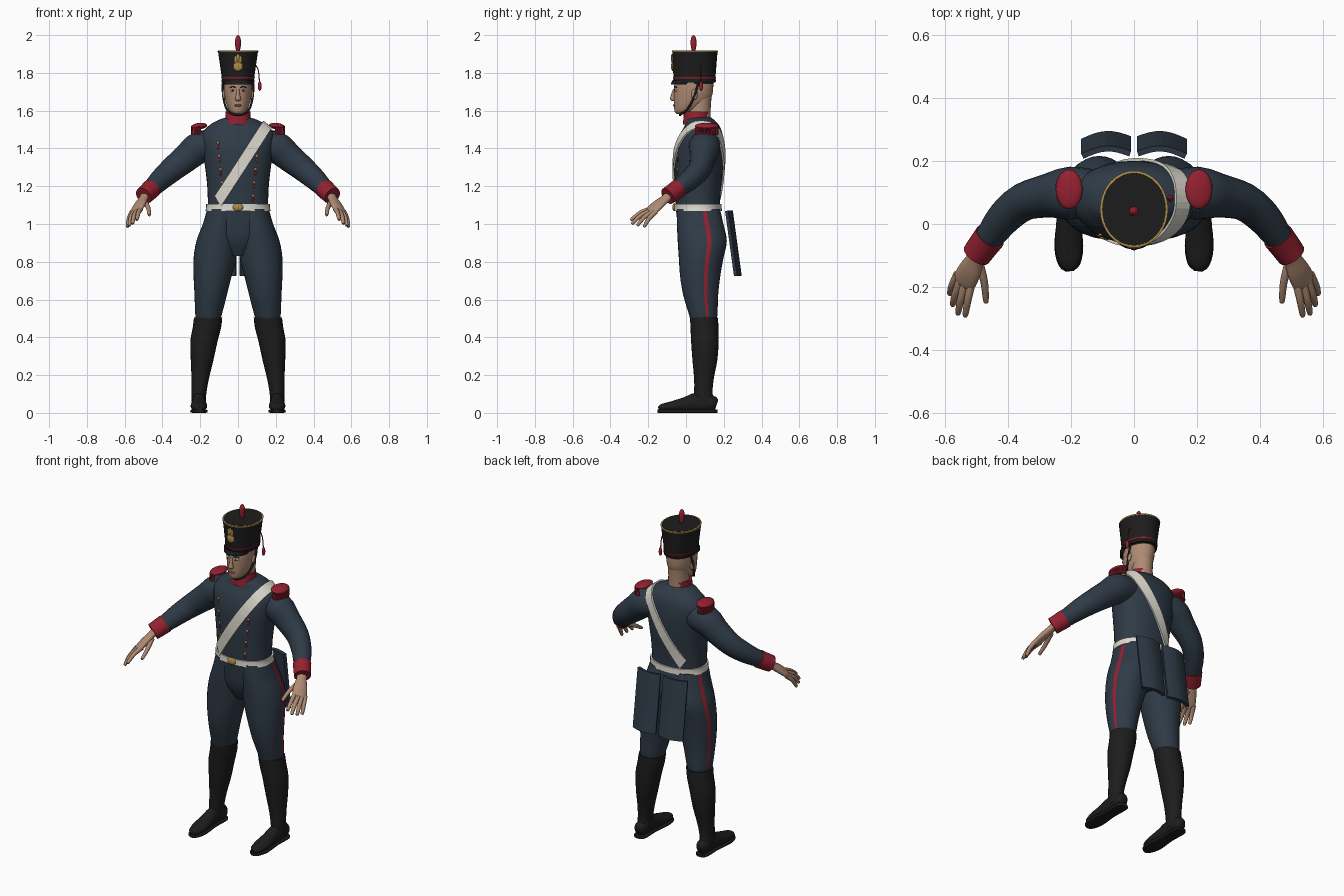
import bpy, bmesh, math
from mathutils import Vector, Matrix
from mathutils.bvhtree import BVHTree

old = bpy.data.objects.get("Cube")
if old:
    bpy.data.objects.remove(old, do_unlink=True)


def material(name, r, g, b):
    m = bpy.data.materials.new(name)
    m.use_nodes = True
    m.diffuse_color = (r, g, b, 1)
    shader = m.node_tree.nodes["Principled BSDF"]
    shader.inputs["Base Color"].default_value = (r, g, b, 1)
    shader.inputs["Roughness"].default_value = 0.8
    return m


navy = material("navy cloth", 0.028, 0.043, 0.062)
black = material("black leather", 0.012, 0.012, 0.012)
red = material("red cloth", 0.3, 0.015, 0.03)
white = material("white leather", 0.72, 0.7, 0.62)
skin = material("skin", 0.42, 0.255, 0.17)
gold = material("brass", 0.42, 0.26, 0.06)
brown = material("brown hair", 0.03, 0.015, 0.01)
lip = material("lips", 0.25, 0.1, 0.075)


def finish(name, bm, mats, mirror=False, smooth=True, thick=0):
    bmesh.ops.recalc_face_normals(bm, faces=bm.faces)
    mesh = bpy.data.meshes.new(name)
    bm.to_mesh(mesh)
    bm.free()
    for m in mats:
        mesh.materials.append(m)
    if smooth:
        mesh.shade_smooth()
        mesh.set_sharp_from_angle(angle=math.radians(50))
    obj = bpy.data.objects.new(name, mesh)
    bpy.context.scene.collection.objects.link(obj)
    if thick:
        mod = obj.modifiers.new("thickness", "SOLIDIFY")
        mod.thickness = thick
        mod.offset = 0
    if mirror:
        obj.modifiers.new("mirror", "MIRROR")
    return obj


def spline(rows, steps):
    """Catmull-Rom through rows of (x, y, z, radius a, radius b)."""
    out = []
    for i in range(len(rows) - 1):
        a, b, c, d = (rows[min(max(i + k, 0), len(rows) - 1)] for k in (-1, 0, 1, 2))
        for j in range(steps):
            t = j / steps
            out.append([q + t * ((r - p) + t * ((2 * p - 5 * q + 4 * r - s)
                        + t * (3 * (q - r) + s - p))) / 2 for p, q, r, s in zip(a, b, c, d)])
    return out + [list(rows[-1])]


def loft(name, rows, mats, ref=None, seg=24, steps=3, power=2, mirror=False, rule=None):
    """Skin over elliptical rings: level ones, or square to the path if ref is given."""
    rows = spline(rows, steps)
    bm = bmesh.new()
    rings = []
    for i, (x, y, z, a, b) in enumerate(rows):
        u, v = Vector((1, 0, 0)), Vector((0, 1, 0))
        if ref:
            t = Vector(rows[min(i + 1, len(rows) - 1)][:3]) - Vector(rows[max(i - 1, 0)][:3])
            t.normalize()
            u = Vector(ref)
            u = (u - t * u.dot(t)).normalized()
            v = t.cross(u)
        ring = []
        for k in range(seg):
            w = math.tau * k / seg
            c, s = (math.copysign(abs(f) ** (2 / power), f) for f in (math.cos(w), math.sin(w)))
            ring.append(bm.verts.new(Vector((x, y, z)) + u * a * c + v * b * s))
        rings.append(ring)
    for lo, hi in zip(rings, rings[1:]):
        for k in range(seg):
            n = (k + 1) % seg
            f = bm.faces.new((lo[k], lo[n], hi[n], hi[k]))
            f.material_index = rule(k, f.calc_center_median()) if rule else 0
    bm.faces.new(rings[0])
    bm.faces.new(rings[-1])
    return finish(name, bm, mats, mirror)


def blob(name, centres, size, mat, mirror=False, tilt=0, seg=16):
    """One object of equal ellipsoids."""
    bm = bmesh.new()
    for c in centres:
        bmesh.ops.create_uvsphere(bm, u_segments=seg, v_segments=seg // 2, radius=1,
                                  matrix=Matrix.Translation(c) @ Matrix.Rotation(tilt, 4, 'Y')
                                  @ Matrix.Diagonal((*size, 1)))
    return finish(name, bm, [mat], mirror)


def tube(name, points, radius, mat, mirror=False):
    rows = [(*p, radius, radius) for p in points]
    return loft(name, rows, [mat], ref=(0.3, 1, 0.2), seg=8, steps=4, mirror=mirror)


# Coat body and seat
torso = loft("coat_body", [
    (0, .08, .83, .05, .07), (0, .082, .92, .14, .118), (0, .073, 1.02, .172, .12),
    (0, .063, 1.09, .16, .117), (0, .064, 1.2, .163, .122), (0, .068, 1.3, .174, .128),
    (0, .072, 1.4, .188, .128), (0, .08, 1.47, .194, .115), (0, .085, 1.52, .155, .092),
    (0, .075, 1.55, .105, .075), (0, .07, 1.565, .06, .06)], [navy], seg=40, power=2.2)
tree = BVHTree.FromPolygons([v.co for v in torso.data.vertices],
                            [p.vertices[:] for p in torso.data.polygons])

# Trousers with a red side stripe
loft("trouser_legs", [
    (.08, .065, 1.08, .083, .113), (.095, .075, 1, .091, .123), (.11, .086, .91, .11, .13),
    (.122, .08, .82, .113, .118), (.135, .075, .72, .1, .106), (.145, .078, .62, .085, .092),
    (.155, .09, .53, .072, .077), (.16, .095, .47, .06, .065)], [navy, red], seg=32,
    mirror=True, rule=lambda k, c: 1 if k == 1 else 0)

# Boots, feet and soles
loft("boot_shafts", [
    (.158, .095, .505, .075, .074), (.165, .098, .45, .075, .074), (.18, .1, .38, .072, .073),
    (.19, .1, .28, .06, .066), (.2, .095, .18, .046, .052), (.207, .092, .1, .039, .049),
    (.207, .1, .04, .038, .06)], [black], mirror=True)
loft("boot_feet", [
    (.207, .163, .045, .02, .025), (.207, .14, .05, .036, .042), (.207, .06, .055, .037, .052),
    (.207, 0, .045, .04, .04), (.207, -.07, .035, .044, .028), (.205, -.125, .028, .033, .02),
    (.203, -.145, .024, .012, .01)], [black], ref=(1, 0, 0), mirror=True)
loft("boot_soles", [
    (.207, .166, .009, .02, .009), (.207, .14, .009, .038, .009), (.207, .04, .009, .036, .009),
    (.207, -.07, .009, .046, .009), (.205, -.13, .009, .034, .009),
    (.203, -.15, .009, .012, .009)], [black], ref=(1, 0, 0), power=5, mirror=True)

# Sleeves and cuffs
loft("sleeves", [
    (.11, .1, 1.42, .07, .075), (.2, .098, 1.408, .084, .084), (.27, .09, 1.353, .07, .075),
    (.35, .07, 1.288, .06, .066), (.41, .022, 1.235, .054, .058), (.45, -.03, 1.195, .046, .05),
    (.495, -.09, 1.152, .036, .04)], [navy], ref=(0, 1, 0), mirror=True)
loft("cuffs", [(.457, -.04, 1.188, .05, .052), (.478, -.068, 1.168, .048, .05),
               (.5, -.098, 1.148, .046, .048)], [red], ref=(0, 1, 0), mirror=True)

# Hands
across = (.8, .55, -.3)
loft("palms", [
    (.49, -.085, 1.155, .026, .02), (.505, -.115, 1.128, .03, .02), (.522, -.15, 1.1, .039, .02),
    (.54, -.185, 1.068, .04, .016), (.545, -.196, 1.06, .03, .008)],
    [skin], ref=across, mirror=True)
fingers = {
    "index": [(.515, -.185, 1.08), (.527, -.24, 1.06), (.535, -.288, 1.025)],
    "middle": [(.535, -.185, 1.07), (.55, -.24, 1.045), (.558, -.282, 1.005)],
    "ring": [(.55, -.175, 1.065), (.567, -.222, 1.035), (.575, -.255, .995)],
    "little": [(.56, -.16, 1.065), (.577, -.195, 1.03), (.584, -.22, .988)],
    "thumb": [(.492, -.12, 1.115), (.475, -.185, 1.085), (.47, -.243, 1.05)],
}
for finger, path in fingers.items():
    end = Vector(path[2]) + (Vector(path[2]) - Vector(path[1])) * .1
    rows = [(*p, r, r) for p, r in zip(path + [end], (.014, .012, .009, .003))]
    loft(finger + "_fingers", rows, [skin], ref=across, seg=10, mirror=True)

# Head, neck and collar
loft("head", [
    (0, -.028, 1.583, .02, .022), (0, -.008, 1.595, .042, .052), (0, .018, 1.63, .06, .082),
    (0, .035, 1.67, .07, .1), (0, .04, 1.72, .075, .104), (0, .045, 1.78, .074, .1)],
    [skin, brown], seg=32, rule=lambda k, c: 1 if c.z > 1.735 and c.y > .05 else 0)
loft("neck", [(0, .065, 1.52, .06, .064), (0, .068, 1.6, .056, .062),
              (0, .075, 1.67, .056, .06)], [skin])
loft("collar", [(0, .06, 1.528, .078, .076), (0, .056, 1.555, .068, .07),
                (0, .058, 1.595, .066, .069)], [red])

# Face
loft("nose", [(0, -.06, 1.715, .008, .008), (0, -.066, 1.685, .01, .013),
              (0, -.068, 1.66, .016, .016), (0, -.062, 1.65, .009, .009)], [skin], seg=12)
blob("ears", [(.073, .045, 1.685)], (.01, .017, .03), skin, True)
blob("eye_whites", [(.028, -.052, 1.707)], (.013, .01, .006), white, True)
blob("pupils", [(.028, -.061, 1.707)], (.005, .003, .005), brown, True)
tube("eyebrows", [(.012, -.062, 1.722), (.028, -.06, 1.728), (.044, -.049, 1.722)],
     .003, brown, True)
blob("mouth", [(0, -.062, 1.628)], (.02, .008, .006), lip)
tube("chin_strap", [(.08, .07, 1.765), (.079, .045, 1.68), (.061, .01, 1.61),
                    (.035, -.022, 1.585), (0, -.032, 1.577)], .006, black, True)

# Tall hat with bands, peak, badge and plume
loft("hat", [(0, .045, 1.752, .084, .11), (0, .045, 1.79, .088, .112),
             (0, .047, 1.915, .106, .12), (0, .047, 1.916, .098, .112),
             (0, .047, 1.905, .09, .1)], [black], seg=40, steps=1)
loft("hat_base_band", [(0, .045, 1.75, .087, .112), (0, .045, 1.766, .088, .114)],
     [black], seg=40, steps=1)
loft("hat_red_band", [(0, .045, 1.77, .088, .113), (0, .045, 1.777, .089, .114)],
     [red], seg=40, steps=1)
loft("hat_brass_rim", [(0, .047, 1.91, .107, .121), (0, .047, 1.917, .108, .122),
                       (0, .047, 1.918, .101, .115), (0, .047, 1.908, .1, .114)],
     [gold], seg=40, steps=1)
loft("hat_crown", [(0, .047, 1.9, .1, .113), (0, .047, 1.919, .101, .114)],
     [black], seg=40, steps=1)
loft("hat_peak", [(0, -.015, 1.738, .07, .066), (0, -.005, 1.76, .078, .068)],
     [black], seg=32, steps=1)
blob("badge_ball", [(0, -.071, 1.835)], (.025, .008, .026), gold)
blob("badge_flame", [(-.011, -.073, 1.87), (0, -.074, 1.878), (.011, -.073, 1.87)],
     (.009, .006, .022), gold)
loft("plume", [(0, .04, 1.912, .008, .008), (0, .04, 1.935, .014, .014),
               (0, .04, 1.965, .016, .016), (0, .04, 1.988, .012, .012),
               (0, .04, 2, .003, .003)], [red], seg=14)
tube("tassel_cord", [(.096, .08, 1.84), (.108, .08, 1.81), (.114, .08, 1.75)], .003, red)
blob("tassel", [(.115, .08, 1.73)], (.01, .01, .026), red)

# Fringed shoulder pads
blob("shoulder_pads", [(.206, .11, 1.518)], (.043, .063, .017), red, True, tilt=.12, seg=24)
bm = bmesh.new()
for k in range(17):
    w = math.radians(-100 + 12.5 * k)
    spot = (.207 + .037 * math.cos(w), .11 + .057 * math.sin(w), 1.492)
    bmesh.ops.create_cone(bm, cap_ends=True, segments=6, radius1=.006, radius2=.004,
                          depth=.04, matrix=Matrix.Translation(spot))
finish("shoulder_fringes", bm, [red], mirror=True)

# Waist belt and buckle
loft("waist_belt", [(0, .064, 1.07, .172, .126), (0, .064, 1.088, .169, .125),
                    (0, .064, 1.106, .169, .125)], [white], seg=40, power=2.2)
blob("buckle", [(0, -.062, 1.089)], (.028, .01, .021), gold)

# Shoulder belt laid over the coat
up = Vector((.54, 0, .84)).normalized()
side = up.cross(Vector((0, 1, 0)))
bm = bmesh.new()
strip = []
for k in range(-38, 39):
    w = math.radians(4 * k)
    ray = up * math.cos(w) + Vector((0, math.sin(w), 0))
    pair = []
    for edge in (-.029, .029):
        hit = tree.ray_cast(Vector((0, .07, 1.285)) + side * edge, ray)[0]
        pair.append(bm.verts.new(hit + ray * .007))
    strip.append(pair)
for p, q in zip(strip, strip[1:]):
    bm.faces.new((p[0], p[1], q[1], q[0]))
finish("shoulder_belt", bm, [white], smooth=False, thick=.009)

# Two rows of buttons on red tabs
buttons, tabs = [], []
for k in range(5):
    z = 1.15 + .07 * k
    for s in (-1, 1):
        for spots, dz in ((buttons, 0), (tabs, -.022)):
            start = Vector((s * (.078 + .007 * k), -1, z + dz))
            spots.append(tree.ray_cast(start, Vector((0, 1, 0)))[0])
blob("buttons", buttons, (.008, .007, .008), gold, seg=10)
blob("button_tabs", tabs, (.006, .005, .012), red, seg=10)

# Hanging coat tails
bm = bmesh.new()
cols, drops = 8, 4
grid = [[bm.verts.new((.012 + .152 * u / cols,
                       .223 + .047 * d / drops + .02 * math.sin(math.pi * u / cols) - .008 * u / cols,
                       1.07 - .345 * d / drops))
         for u in range(cols + 1)] for d in range(drops + 1)]
for d in range(drops):
    for u in range(cols):
        bm.faces.new((grid[d][u], grid[d][u + 1], grid[d + 1][u + 1], grid[d + 1][u]))
finish("coat_tails", bm, [navy], mirror=True, smooth=False, thick=.018)
